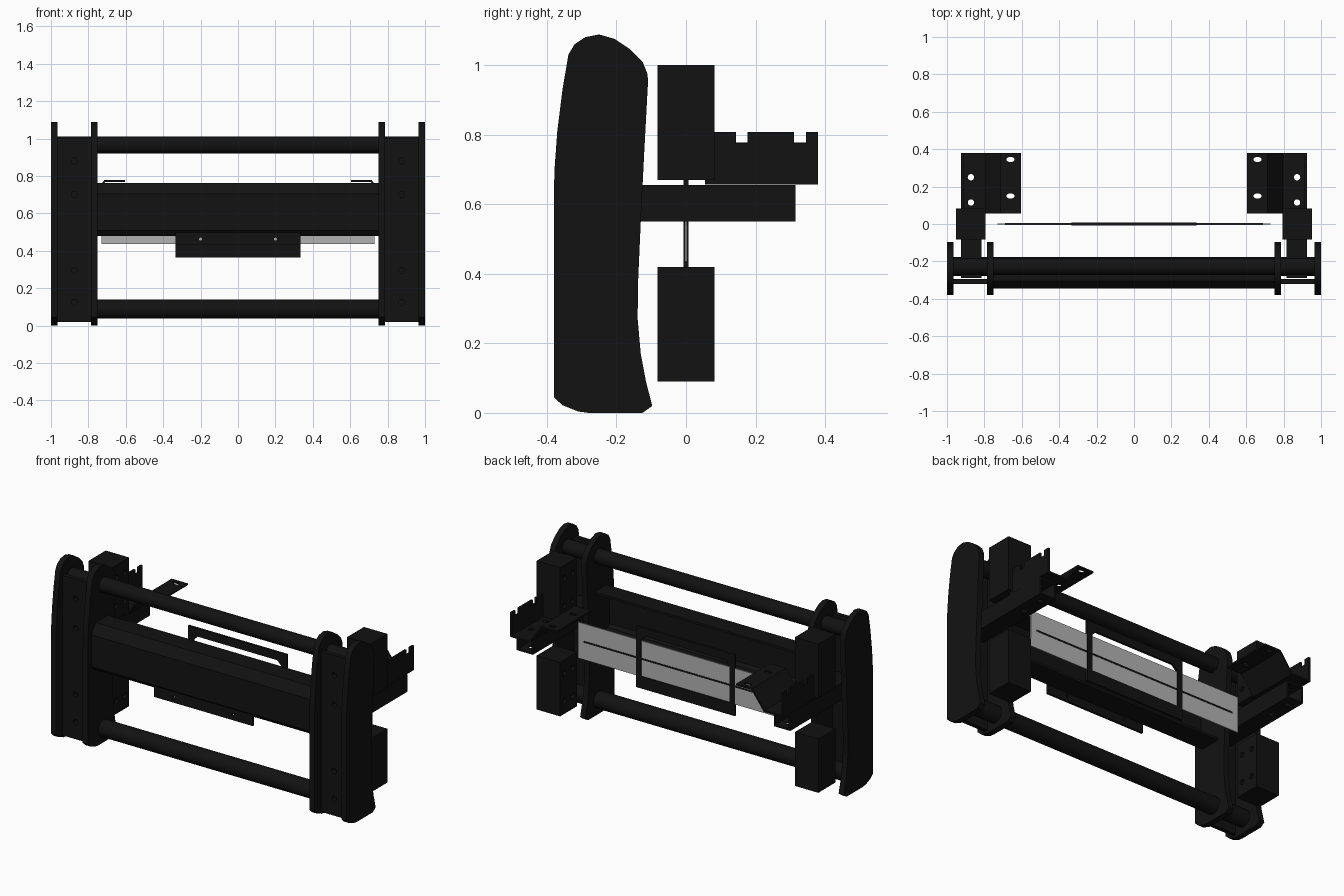
import bpy, bmesh
from mathutils import Vector, Matrix
from math import pi

if "Cube" in bpy.data.objects:
    bpy.data.objects.remove(bpy.data.objects["Cube"])

black = bpy.data.materials.new("black_coat")
black.diffuse_color = (0.006, 0.006, 0.006, 1)
black.use_nodes = True
black.node_tree.nodes["Principled BSDF"].inputs["Base Color"].default_value = black.diffuse_color
sheet_grey = bpy.data.materials.new("sheet_grey")
sheet_grey.diffuse_color = (0.45, 0.45, 0.45, 1)
sheet_grey.use_nodes = True
sheet_grey.node_tree.nodes["Principled BSDF"].inputs["Base Color"].default_value = sheet_grey.diffuse_color


def finish(name, bm, mat=black):
    bmesh.ops.recalc_face_normals(bm, faces=bm.faces)
    me = bpy.data.meshes.new(name)
    bm.to_mesh(me)
    bm.free()
    ob = bpy.data.objects.new(name, me)
    bpy.context.collection.objects.link(ob)
    if mat:
        me.materials.append(mat)
    return ob


def place(axis, u, v, t):
    return {'x': (t, u, v), 'y': (u, t, v), 'z': (u, v, t)}[axis]


def prism(name, pts, axis, a, b, mat=black):
    """Extrude a closed outline along an axis from a to b."""
    bm = bmesh.new()
    f = bm.faces.new([bm.verts.new(place(axis, u, v, a)) for u, v in pts])
    ext = bmesh.ops.extrude_face_region(bm, geom=[f])
    vs = [e for e in ext['geom'] if isinstance(e, bmesh.types.BMVert)]
    bmesh.ops.translate(bm, verts=vs, vec=Vector(place(axis, 0, 0, b - a)))
    return finish(name, bm, mat)


def box(name, x, y, z, mat=black):
    return prism(name, [(x[0], y[0]), (x[1], y[0]), (x[1], y[1]), (x[0], y[1])], 'z', *z, mat)


def folded(name, pts, axis, a, b, thick, closed=False):
    """Bent sheet metal: an outline swept along an axis and thickened inward."""
    bm = bmesh.new()
    rows = [[bm.verts.new(place(axis, u, v, t)) for u, v in pts] for t in (a, b)]
    n = len(pts)
    for i in range(n if closed else n - 1):
        j = (i + 1) % n
        bm.faces.new((rows[0][i], rows[0][j], rows[1][j], rows[1][i]))
    ob = finish(name, bm)
    mod = ob.modifiers.new("thickness", 'SOLIDIFY')
    mod.thickness = thick
    mod.offset = 0
    mod.use_even_offset = True
    return ob


def cylinder(name, axis, centre, r, length, sides=32, stretch=1):
    bm = bmesh.new()
    rot = {'x': Matrix.Rotation(pi / 2, 4, 'Y'), 'y': Matrix.Rotation(pi / 2, 4, 'X'),
           'z': Matrix.Identity(4)}[axis]
    bmesh.ops.create_cone(bm, cap_ends=True, segments=sides, radius1=r, radius2=r, depth=length,
                          matrix=Matrix.Translation(centre) @ Matrix.Diagonal((stretch, 1, 1, 1)) @ rot)
    return finish(name, bm)


def bake(ob, holes=(), mirror=False):
    """Cut holes, mirror to the other side and keep the result as plain mesh."""
    cutters = []
    for axis, c, r, length, stretch in holes:
        cut = cylinder("hole_cutter", axis, c, r, length, 16, stretch)
        cut.hide_render = True
        m = ob.modifiers.new("hole", 'BOOLEAN')
        m.operation, m.solver, m.object = 'DIFFERENCE', 'EXACT', cut
        cutters.append(cut)
    if mirror:
        m = ob.modifiers.new("mirror", 'MIRROR')
        m.use_mirror_merge = False
    dg = bpy.context.evaluated_depsgraph_get()
    me = bpy.data.meshes.new_from_object(ob.evaluated_get(dg))
    ob.modifiers.clear()
    ob.data = me
    for cut in cutters:
        bpy.data.objects.remove(cut)
    return ob


def smooth(ob):
    bpy.ops.object.select_all(action='DESELECT')
    ob.select_set(True)
    bpy.context.view_layer.objects.active = ob
    bpy.ops.object.shade_smooth_by_angle(angle=0.6)


# Curved upright plates, two per side
upright = [(-.38, .045), (-.355, .022), (-.31, .004), (-.28, 0), (-.125, 0), (-.097, .02),
           (-.115, .09), (-.13, .17), (-.139, .27), (-.138, .37), (-.13, .55), (-.12, .75),
           (-.109, .955), (-.111, .975), (-.125, 1.01), (-.16, 1.045), (-.205, 1.075),
           (-.25, 1.088), (-.29, 1.08), (-.32, 1.06), (-.338, 1.03), (-.355, .93),
           (-.37, .81), (-.378, .70), (-.38, .62)]
for name, a, b in (("outer_upright_plate", .965, 1.0), ("inner_upright_plate", .75, .785)):
    smooth(bake(prism(name, upright, 'x', a, b), mirror=True))

# Front cover between each pair of plates, with bolt holes
bake(box("upright_front_cover", (.785, .965), (-.32, -.295), (.02, 1.0)),
     [('y', (.875, -.3, z), .016, .2, 1) for z in (.125, .295, .70, .88)], True)

# Cross tubes
for name, z, r in (("top_cross_tube", .965, .045), ("bottom_cross_tube", .0875, .051)):
    smooth(cylinder(name, 'x', (0, -.228, z), r, 1.94))

# Folded cross beam, open at the back
beam = [(-.187, .754), (-.30, .754), (-.338, .70), (-.338, .51), (-.318, .487), (-.187, .487)]
bake(folded("cross_beam", beam, 'x', -.75, .75, .014))

# Small mounting plate under the beam front
bake(box("front_mount_plate", (-.335, .335), (-.336, -.322), (.43, .50)),
     [('y', (x, -.33, .462), .008, .1, 1) for x in (-.2, .2)])

# Rear mounting blocks, upper and lower
for name, z0, z1 in (("lower_mount_block", .09, .42), ("upper_mount_block", .67, 1.0)):
    bake(box(name, (.795, .953), (-.082, .082), (z0, z1)),
         [('x', (.795, y, z), .016, .03, 1) for y in (-.04, .04) for z in (z0 + .08, z1 - .08)], True)

# Side arms running backwards (hollow square tube)
base_holes = [('z', (.872, y, .6), .017, .4, 1) for y in (.115, .25)]
arm = [(.821, .555), (.921, .555), (.921, .65), (.821, .65)]
bake(folded("side_arm", arm, 'y', -.29, .315, .01, True), base_holes, True)

# Stepped brackets on the arms with slotted flange
step = [(.605, .773), (.712, .773), (.795, .661), (.92, .661)]
bake(folded("stepped_bracket", step, 'y', .055, .38, .01),
     base_holes + [('z', (.66, y, .77), .014, .1, 1.6) for y in (.15, .345)], True)

# Notched bracket side wall
wall = [(.055, .657), (.38, .657), (.38, .808), (.345, .808), (.345, .775), (.31, .775),
        (.31, .808), (.177, .808), (.177, .775), (.144, .775), (.144, .808), (.055, .808)]
bake(prism("bracket_side_wall", wall, 'x', .912, .924), mirror=True)

# Grey panel with a centre rib, between the arms
box("grey_panel", (-.73, .73), (-.003, .003), (.435, .655), sheet_grey)
box("panel_centre_rib", (-.69, .69), (-.005, .005), (.54, .55))

# Frame around the grey panel
for name, z in (("frame_bottom_bar", (.365, .44)), ("frame_top_bar", (.69, .74))):
    box(name, (-.335, .335), (-.007, .007), z)
bake(box("frame_side_bar", (.30, .335), (-.007, .007), (.40, .70)), mirror=True)
bake(prism("frame_corner_gusset", [(.30, .695), (.265, .695), (.30, .66)], 'y', -.007, .007), mirror=True)
